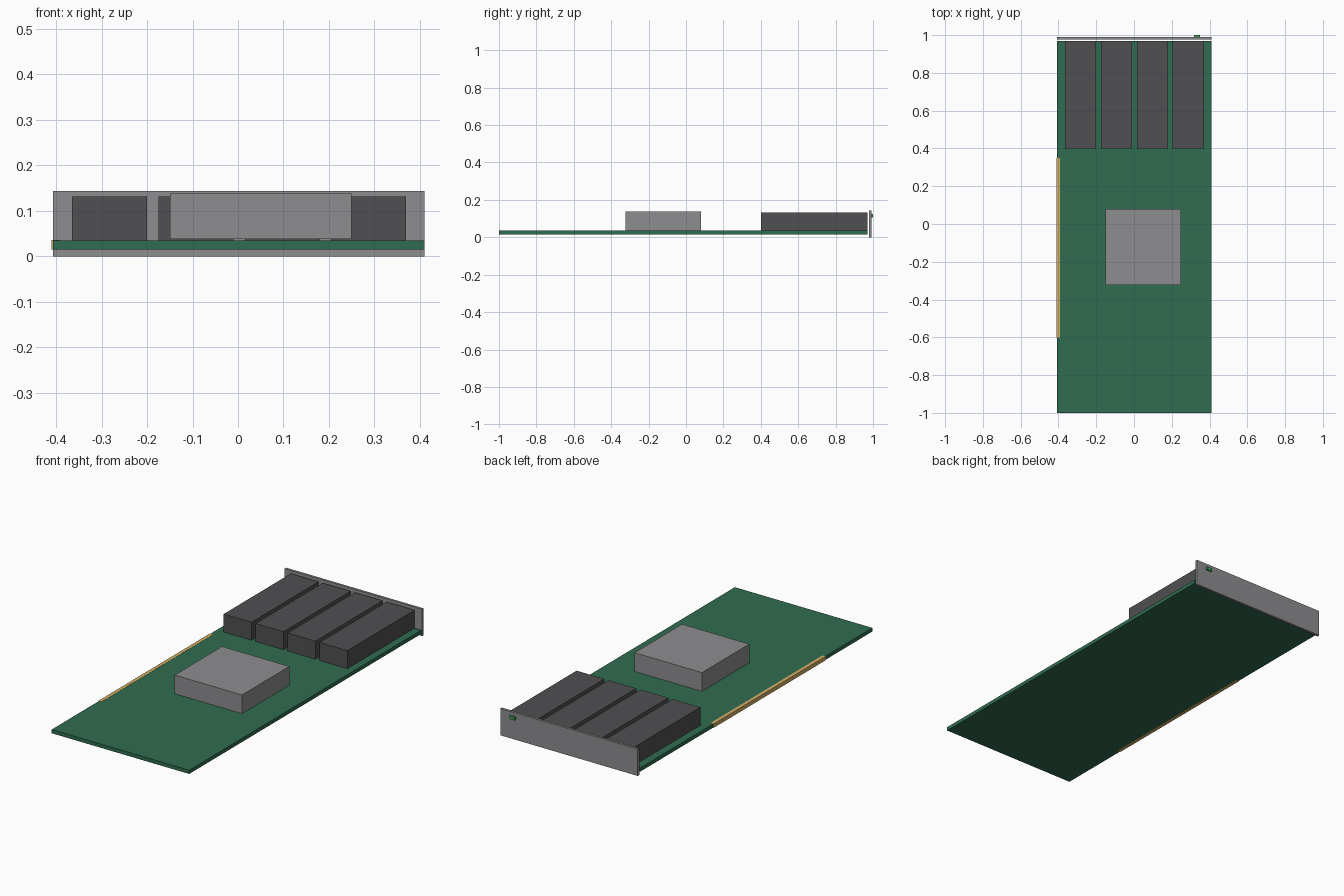
import bpy

if "Cube" in bpy.data.objects:
    bpy.data.objects.remove(bpy.data.objects["Cube"])


def material(name, rgb):
    m = bpy.data.materials.new(name)
    m.diffuse_color = (*rgb, 1)
    m.use_nodes = True
    m.node_tree.nodes["Principled BSDF"].inputs["Base Color"].default_value = m.diffuse_color
    return m


def box(name, x, y, z, mat=None):
    """Axis-aligned block from (min, max) ranges."""
    ranges = (x, y, z)
    bpy.ops.mesh.primitive_cube_add(size=1, location=[(a + b) / 2 for a, b in ranges])
    ob = bpy.context.object
    ob.name = name
    ob.scale = [b - a for a, b in ranges]
    bpy.ops.object.transform_apply(location=False, rotation=False, scale=True)
    if mat:
        ob.data.materials.append(mat)
    return ob


green = material("board_green", (0.03, 0.15, 0.08))
gold = material("contact_gold", (0.65, 0.42, 0.13))
dark = material("cage_dark", (0.08, 0.08, 0.085))
metal = material("metal_grey", (0.27, 0.27, 0.28))
led = material("led_green", (0.05, 0.35, 0.1))

# circuit board and edge connector
box("circuit_board", (-0.407, 0.41), (-1.0, 0.97), (0.015, 0.035), green)
box("edge_connector", (-0.41, -0.391), (-0.6, 0.35), (0.0145, 0.0357), gold)

# heat sink on the main chip, standing just clear of the board
box("heat_sink", (-0.15, 0.25), (-0.323, 0.079), (0.0375, 0.138), metal)

# row of four port cages
for i in range(4):
    x = -0.365 + i * 0.19
    box(f"port_cage_{i + 1}", (x, x + 0.165), (0.4, 0.97), (0.0352, 0.132), dark)

# mounting bracket and status light
box("bracket", (-0.407, 0.41), (0.978, 0.991), (0.0, 0.144), metal)
box("status_light", (0.318, 0.35), (0.99, 1.0), (0.107, 0.124), led)
